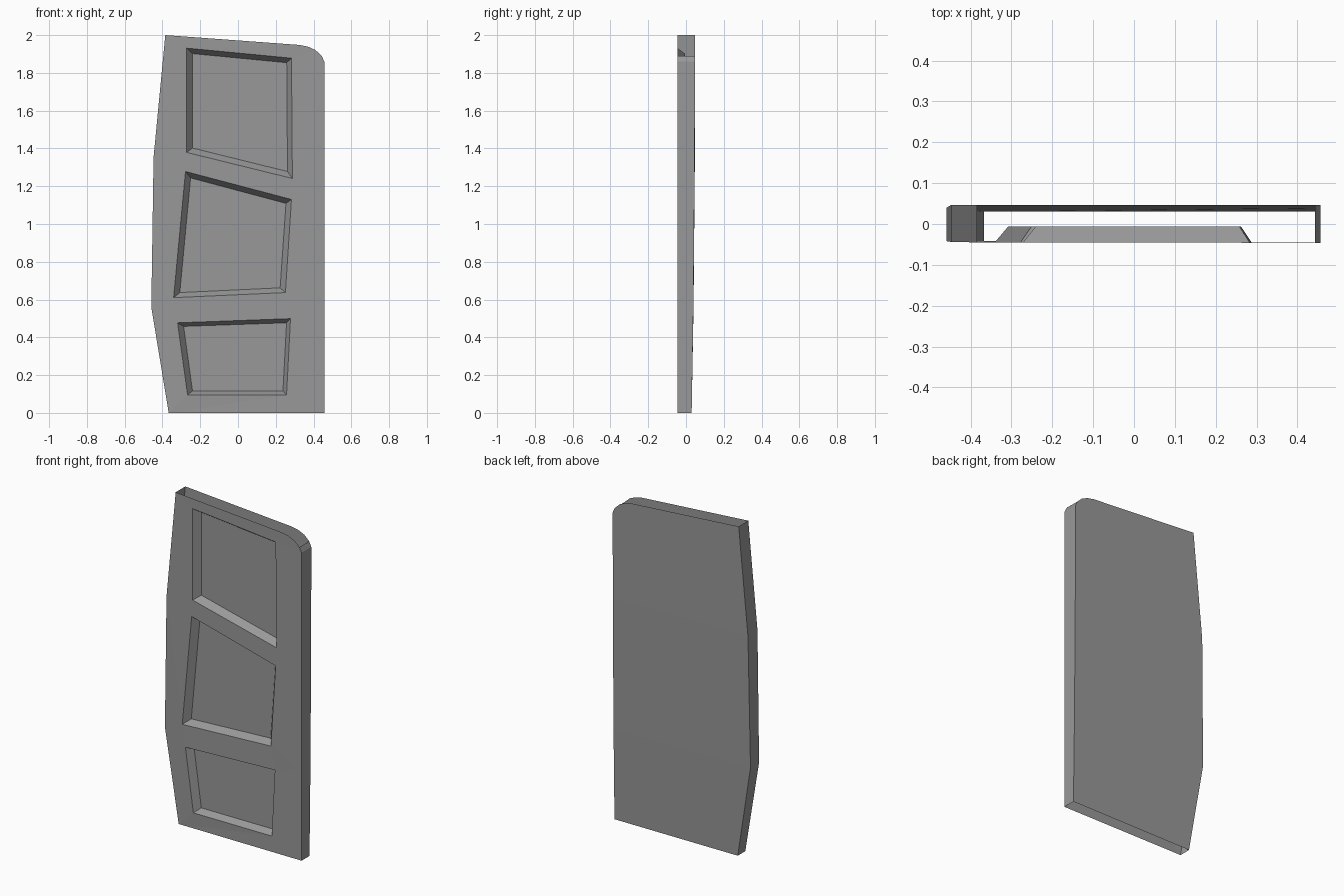
import bpy, bmesh
from mathutils import Vector

if "Cube" in bpy.data.objects:
    bpy.data.objects.remove(bpy.data.objects["Cube"])

# Door edges: (x, z, front y, back y)
LEFT = [(-.367, 0, -.042, .03), (-.459, .56, -.042, .04),
        (-.447, 1.353, -.044, .047), (-.385, 2.0, -.045, .047)]
RIGHT = [(.457, 0, -.046, .03), (.457, .55, -.046, .039),
         (.457, 1.34, -.046, .046), (.457, 1.86, -.046, .047),
         (.443, 1.89, -.046, .047)]
CORNER = [(.41, 1.921, -.046, .047), (.37, 1.939, -.046, .047),
          (.325, 1.948, -.046, .047)]

# Recesses: (outer rim, inner floor), each clockwise from top left
RECESSES = [
    ([(-.272, 1.931), (.283, 1.878), (.288, 1.241), (-.272, 1.379)],
     [(-.241, 1.902), (.258, 1.854), (.262, 1.278), (-.241, 1.402)]),
    ([(-.278, 1.278), (.283, 1.13), (.251, .637), (-.341, .61)],
     [(-.251, 1.244), (.254, 1.109), (.223, .662), (-.308, .637)]),
    ([(-.32, .477), (.278, .499), (.257, .095), (-.267, .095)],
     [(-.288, .458), (.257, .477), (.238, .117), (-.241, .117)]),
]
FLOOR_Y = -.006

# Dark grey paint
grey = bpy.data.materials.new("dark_grey")
grey.diffuse_color = (.315, .315, .315, 1)
grey.use_nodes = True
grey.node_tree.nodes["Principled BSDF"].inputs["Base Color"].default_value = grey.diffuse_color


def front(p):
    return (p[0], p[2], p[1])


def back(p):
    return (p[0], p[3], p[1])


def finish(bm, name, outward):
    """Turn every face outward and make the object."""
    bm.normal_update()
    for f in bm.faces:
        if f.normal.dot(Vector(outward)) < 0:
            f.normal_flip()
    me = bpy.data.meshes.new(name)
    bm.to_mesh(me)
    bm.free()
    me.materials.append(grey)
    bpy.context.collection.objects.link(bpy.data.objects.new(name, me))


def loop_edges(bm, verts):
    return [bm.edges.new((v, verts[i - 1])) for i, v in enumerate(verts)]


# Front panel with three bevelled recesses
bm = bmesh.new()
outline = RIGHT + CORNER + LEFT[::-1]
rim = [bm.verts.new((p[0], -.045, p[1])) for p in outline]
edges = loop_edges(bm, rim)
rings = []
for outer, inner in RECESSES:
    ring = [bm.verts.new((x, -.045, z)) for x, z in outer]
    edges += loop_edges(bm, ring)
    rings.append((ring, inner))
bmesh.ops.triangle_fill(bm, edges=edges, use_beauty=True, normal=(0, -1, 0))
for v, p in zip(rim, outline):
    v.co.y = p[2]
for ring, inner in rings:
    floor = [bm.verts.new((x, FLOOR_Y, z)) for x, z in inner]
    bm.faces.new(floor)
    for i in range(4):
        bm.faces.new((ring[i - 1], ring[i], floor[i], floor[i - 1]))
finish(bm, "front_panel", (0, -1, 0))

# Back panel, leaning in towards the bottom
bm = bmesh.new()
lv = [bm.verts.new(back(p)) for p in LEFT]
rv = [bm.verts.new(back(p)) for p in RIGHT]
cv = [bm.verts.new(back(p)) for p in CORNER]
for i in range(2):
    bm.faces.new((lv[i], rv[i], rv[i + 1], lv[i + 1]))
bm.faces.new([lv[2]] + rv[2:] + cv + [lv[3]])
finish(bm, "back_panel", (0, 1, 0))

# Side walls (top and bottom stay open)
for name, path, out in (("left_wall", LEFT, -1), ("right_wall", RIGHT, 1)):
    bm = bmesh.new()
    pairs = [(bm.verts.new(front(p)), bm.verts.new(back(p))) for p in path]
    for (a, b), (c, d) in zip(pairs, pairs[1:]):
        bm.faces.new((a, b, d, c))
    finish(bm, name, (out, 0, 0))
